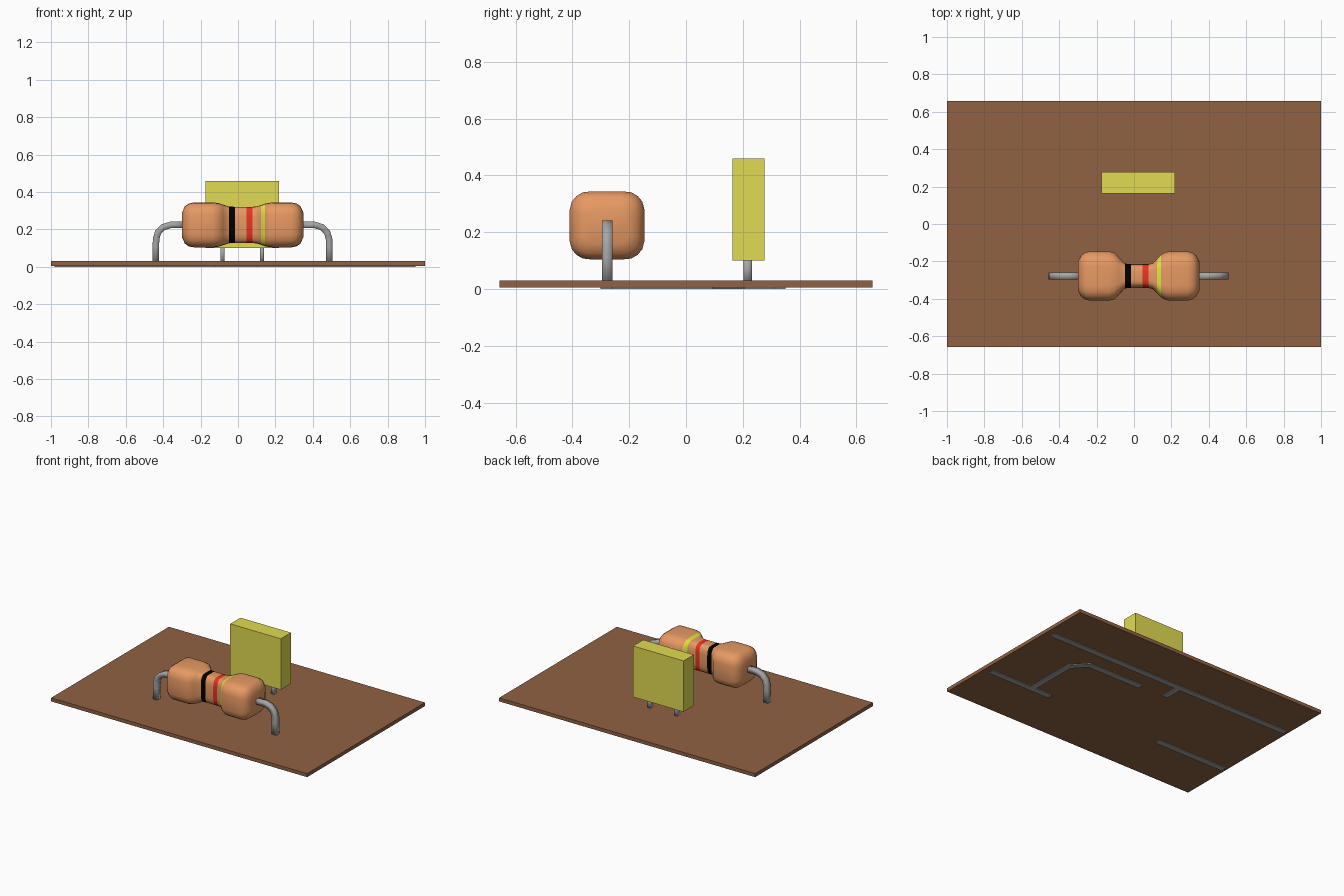
import bpy, bmesh, math
from mathutils import Vector

if "Cube" in bpy.data.objects:
    bpy.data.objects.remove(bpy.data.objects["Cube"])


def material(name, rgb):
    m = bpy.data.materials.new(name)
    m.diffuse_color = (*rgb, 1)
    m.use_nodes = True
    m.node_tree.nodes["Principled BSDF"].inputs["Base Color"].default_value = m.diffuse_color
    return m


BOARD = material("board_brown", (0.28, 0.122, 0.056))
METAL = material("metal_grey", (0.38, 0.38, 0.38))
TAN = material("resistor_tan", (0.8, 0.32, 0.125))
BLACK = material("band_black", (0.0, 0.0, 0.0))
RED = material("band_red", (0.8, 0.035, 0.015))
YELLOW = material("bright_yellow", (0.75, 0.71, 0.085))
LIME = material("band_yellow", (0.75, 0.78, 0.05))


def finish(name, bm, mats, angle=0):
    bmesh.ops.recalc_face_normals(bm, faces=bm.faces)
    me = bpy.data.meshes.new(name)
    bm.to_mesh(me)
    bm.free()
    for m in mats:
        me.materials.append(m)
    ob = bpy.data.objects.new(name, me)
    bpy.context.collection.objects.link(ob)
    if angle:
        bpy.ops.object.select_all(action='DESELECT')
        ob.select_set(True)
        bpy.context.view_layer.objects.active = ob
        bpy.ops.object.shade_smooth_by_angle(angle=math.radians(angle))
    return ob


def box(name, lo, hi, mat):
    bm = bmesh.new()
    bmesh.ops.create_cube(bm, size=1)
    for v in bm.verts:
        v.co = [(a + b) / 2 + c * (b - a) for a, b, c in zip(lo, hi, v.co)]
    return finish(name, bm, [mat])


def loft(name, rings, mats, index=lambda i: 0, angle=60):
    """Skin a list of equal rings, cap both ends."""
    bm = bmesh.new()
    vs = [[bm.verts.new(p) for p in r] for r in rings]
    n = len(vs[0])
    for i in range(len(vs) - 1):
        for j in range(n):
            k = (j + 1) % n
            f = bm.faces.new((vs[i][j], vs[i][k], vs[i + 1][k], vs[i + 1][j]))
            f.material_index = index(i)
    bm.faces.new(vs[0])
    bm.faces.new(vs[-1])
    return finish(name, bm, mats, angle)


# Circuit board
box("board", (-1, -0.657, 0.005), (1, 0.657, 0.03), BOARD)

# Resistor body: rounded-square sections along x (x, half width, half height)
profile = [(-0.30, .078, .065), (-0.284, .108, .1), (-0.262, .125, .115),
           (-0.235, .132, .12), (-0.135, .132, .12), (-0.105, .125, .117),
           (-0.08, .1, .109), (-0.049, .066, .098), (-0.016, .064, .097),
           (0.046, .064, .097), (0.077, .064, .097), (0.1, .07, .099),
           (0.122, .09, .106), (0.145, .114, .114), (0.165, .126, .118),
           (0.19, .132, .12), (0.285, .132, .12), (0.312, .125, .115),
           (0.334, .108, .1), (0.35, .078, .065)]
quarter = [(1, 0), (1, .45), (.94, .7), (.82, .86), (.65, .97), (.4, 1)]
section = {(sy * a, sz * b) for a, b in quarter for sy in (1, -1) for sz in (1, -1)}
section = sorted(section, key=lambda p: math.atan2(p[1], p[0]))
rings = [[(x, -0.278 + a * ry, 0.224 + b * rz) for a, b in section]
         for x, ry, rz in profile]
bands = {7: 1, 9: 2, 12: 3}
loft("resistor_body", rings, [TAN, BLACK, RED, LIME], lambda i: bands.get(i, 0))

# Bent square-section resistor leads, mirrored about the body's middle
square = [(1, 1), (-1, 1), (-1, -1), (1, -1)]
path = [(.31, .224), (.385, .224), (.425, .212), (.452, .185),
        (.462, .15), (.464, .11), (.464, .015)]
for side, s in (("left", -1), ("right", 1)):
    rings = []
    for i, (x, z) in enumerate(path):
        a, b = path[max(i - 1, 0)], path[min(i + 1, len(path) - 1)]
        t = Vector((b[0] - a[0], b[1] - a[1])).normalized()
        rings.append([(0.0245 + s * (x - t.y * u * .0175), -0.278 + v * .0185,
                       z + t.x * u * .0175) for u, v in square])
    loft(side + "_resistor_lead", rings, [METAL], angle=180)

# Capacitor block and its two pins
box("capacitor_body", (-0.175, 0.163, 0.1), (0.22, 0.277, 0.46), YELLOW)
for side, x in (("left", -0.082), ("right", 0.128)):
    rings = [[(x + .011 * u, .217 + .015 * v, z) for u, v in square]
             for z in (.015, .12)]
    loft(side + "_capacitor_pin", rings, [METAL], angle=180)


# Thin tracks on the underside, mitred along each path
def track(name, pts, w=0.021):
    pts = [Vector(p) for p in pts]
    rings = []
    for i, p in enumerate(pts):
        d0 = (p - pts[i - 1]).normalized() if i else (pts[1] - p).normalized()
        d1 = (pts[i + 1] - p).normalized() if i < len(pts) - 1 else d0
        t = (d0 + d1).normalized()
        n = Vector((-t.y, t.x)) * (w / t.dot(d0))
        rings.append([(*q, z) for q, z in
                      ((p - n, 0), (p + n, 0), (p + n, .006), (p - n, .006))])
    loft(name, rings, [METAL], angle=0)


track("long_track", [(0.95, 0.33), (-0.98, 0.33)])
track("branch_track", [(-0.1, 0.32), (-0.1, 0.185)])
track("left_track", [(-0.43, -0.28), (-0.98, -0.28)])
track("right_track", [(0.95, -0.28), (0.46, -0.28)])
track("angled_track", [(0.615, -0.27), (0.615, 0.085), (0.525, 0.185), (0.1, 0.185)])
